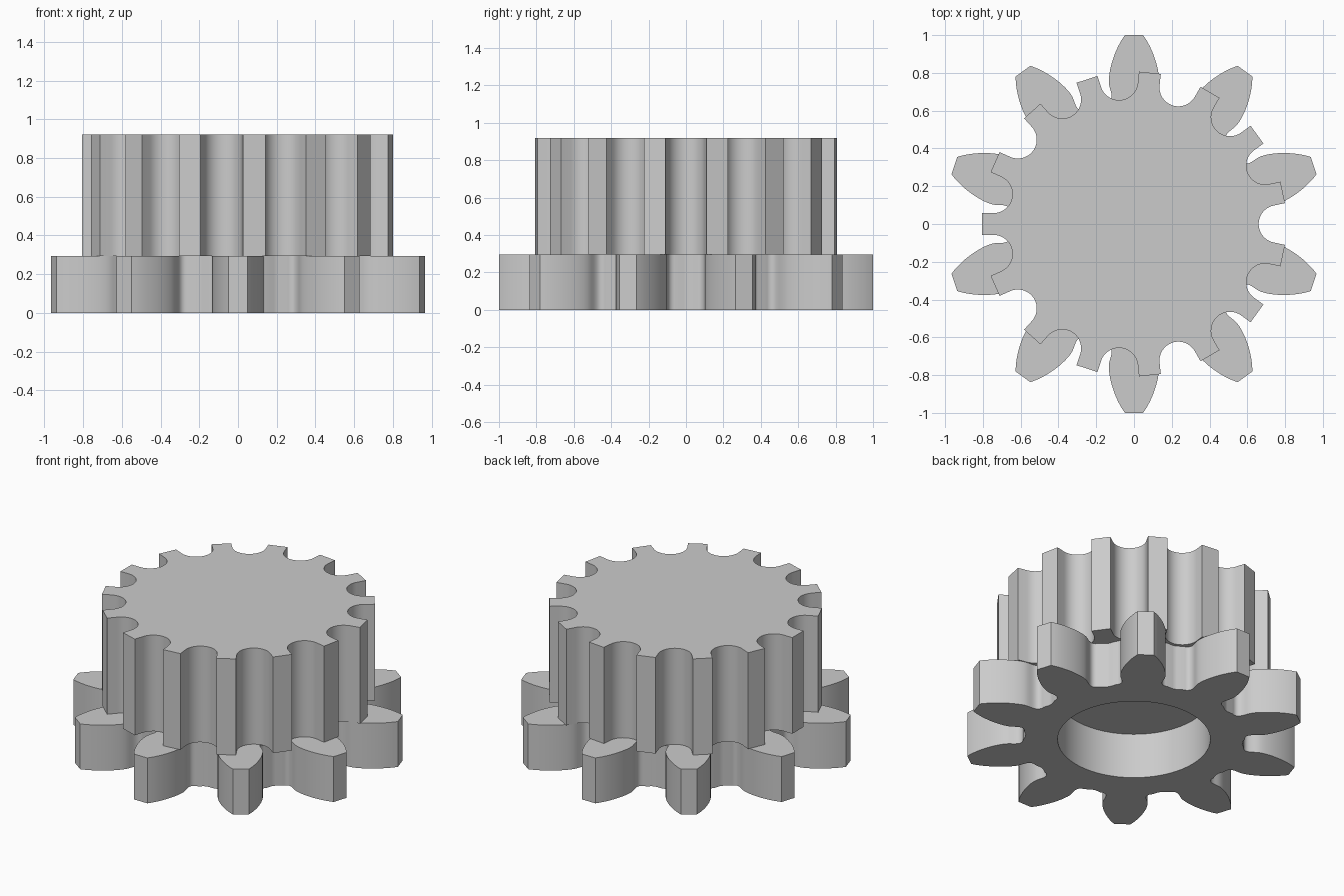
import bpy, bmesh, math
from mathutils import Vector, Matrix
from mathutils.geometry import interpolate_bezier

cube = bpy.data.objects.get("Cube")
if cube:
    bpy.data.objects.remove(cube, do_unlink=True)

grey = bpy.data.materials.new("plain grey")
grey.use_nodes = True
grey.diffuse_color = (0.6, 0.6, 0.6, 1)
grey.node_tree.nodes["Principled BSDF"].inputs["Base Color"].default_value = (0.6, 0.6, 0.6, 1)


def bezier(points, count):
    return [Vector(p) for p in interpolate_bezier(*[Vector(p) for p in points], count)]


def circle(radius, count):
    return [Vector((radius, 0)) @ Matrix.Rotation(math.tau * i / count, 2) for i in range(count)]


def ring_of_teeth(half_tooth, teeth, start):
    """Mirror half a tooth (pointing along +x) and repeat it around the axis."""
    tooth = [Vector((p.x, -p.y)) for p in reversed(half_tooth)] + half_tooth
    loop = []
    for i in range(teeth):
        turn = Matrix.Rotation(start + math.tau * i / teeth, 2)
        loop += [turn @ p for p in tooth]
    return loop


def extrude_profile(name, loops, bottom, top):
    """Fill the outline loops (the inner ones become holes) and extrude them."""
    bm = bmesh.new()
    edges = []
    for loop in loops:
        verts = [bm.verts.new((p.x, p.y, bottom)) for p in loop]
        edges += [bm.edges.new((v, verts[i - 1])) for i, v in enumerate(verts)]
    if len(loops) == 1:
        bm.faces.new(verts)
    else:
        bmesh.ops.triangle_fill(bm, use_beauty=True, use_dissolve=False, edges=edges)
    result = bmesh.ops.extrude_face_region(bm, geom=bm.faces[:], use_keep_orig=True)
    moved = [g for g in result["geom"] if isinstance(g, bmesh.types.BMVert)]
    bmesh.ops.translate(bm, verts=moved, vec=(0, 0, top - bottom))
    bmesh.ops.recalc_face_normals(bm, faces=bm.faces[:])
    mesh = bpy.data.meshes.new(name)
    bm.to_mesh(mesh)
    bm.free()
    mesh.materials.append(grey)
    obj = bpy.data.objects.new(name, mesh)
    bpy.context.collection.objects.link(obj)
    bpy.ops.object.select_all(action="DESELECT")
    obj.select_set(True)
    bpy.context.view_layer.objects.active = obj
    bpy.ops.object.shade_smooth_by_angle(angle=math.radians(30))


STEP = 0.295
TOP = 0.92

# Lower gear: bulging teeth with filleted roots and a round bore
root = 0.64
root_start = Vector((0.635, 0.155))
flank = bezier([(1, 0.048), (0.93, 0.1), (0.82, 0.135), (0.75, 0.133)], 12)
neck = bezier([(0.75, 0.133), (0.72, 0.132), (0.7, 0.118), (0.675, 0.118)], 6)
fillet = bezier([(0.675, 0.118), (0.655, 0.118), (0.64, 0.13), root_start], 6)
gap_end = Vector((root * math.cos(math.pi / 10 - 0.02), root * math.sin(math.pi / 10 - 0.02)))
lower_half = flank + neck[1:] + fillet[1:] + [gap_end]
lower_outline = ring_of_teeth(lower_half, 10, math.pi / 2)
extrude_profile("lower_gear", [lower_outline, circle(0.45, 64)], 0, STEP)

# Upper gear: straight-sided teeth between round grooves
teeth = 15
groove_radius, groove_distance = 0.1, 0.76
half_pitch = math.pi / teeth
groove_centre = Vector((math.cos(half_pitch), math.sin(half_pitch))) * groove_distance
upper_half = [Vector((0.805, groove_centre.y - groove_radius))]
segments = 9
for i in range(segments):
    angle = -math.pi / 2 - (math.pi / 2 - half_pitch) * i / (segments - 0.5)
    upper_half.append(groove_centre + groove_radius * Vector((math.cos(angle), math.sin(angle))))
upper_outline = ring_of_teeth(upper_half, teeth, math.pi)
extrude_profile("upper_gear", [upper_outline], STEP, TOP)
